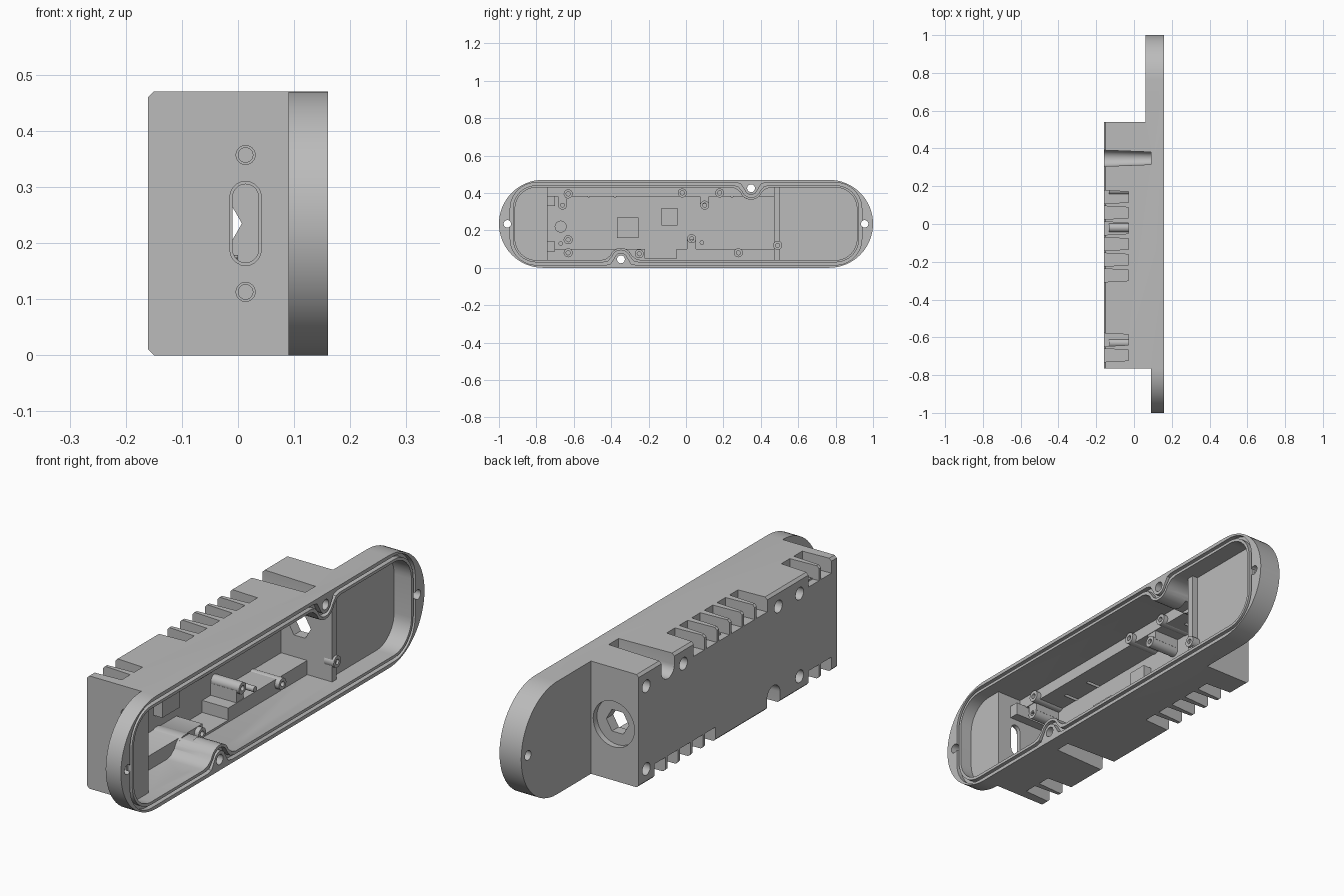
import bpy, bmesh
from math import sin, cos, pi, radians

if "Cube" in bpy.data.objects:
    bpy.data.objects.remove(bpy.data.objects["Cube"])

grey = bpy.data.materials.new("plain grey")
grey.use_nodes = True
grey.diffuse_color = (0.5, 0.5, 0.5, 1)
grey.node_tree.nodes["Principled BSDF"].inputs["Base Color"].default_value = (0.5, 0.5, 0.5, 1)

MID = 0.235          # half height of the case
SCREW = (0.348, 0.19)  # side screw, relative to the middle


def prism(name, pts, axis, a, b, end_pts=None):
    """Extrude a 2D polygon along an axis, with an optional tapered end."""
    place = {"x": lambda p, t: (t, *p),
             "y": lambda p, t: (p[0], t, p[1]),
             "z": lambda p, t: (*p, t)}[axis]
    bm = bmesh.new()
    low = [bm.verts.new(place(p, a)) for p in pts]
    high = [bm.verts.new(place(p, b)) for p in end_pts or pts]
    bm.faces.new(low)
    bm.faces.new(high)
    for i in range(len(low)):
        j = (i + 1) % len(low)
        bm.faces.new((low[i], low[j], high[j], high[i]))
    bmesh.ops.recalc_face_normals(bm, faces=bm.faces)
    mesh = bpy.data.meshes.new(name)
    bm.to_mesh(mesh)
    bm.free()
    mesh.materials.append(grey)
    ob = bpy.data.objects.new(name, mesh)
    bpy.context.collection.objects.link(ob)
    return ob


def boolean(ob, other, mode="DIFFERENCE"):
    mod = ob.modifiers.new("bool", "BOOLEAN")
    mod.operation, mod.solver, mod.object = mode, "EXACT", other
    bpy.context.view_layer.objects.active = ob
    bpy.ops.object.modifier_apply(modifier=mod.name)
    bpy.data.objects.remove(other)
    return ob


def arc(u, v, r, start, stop, n=10):
    angles = [radians(start + (stop - start) * i / n) for i in range(n + 1)]
    return [(u + r * cos(t), v + r * sin(t)) for t in angles]


def disc(u, v, r, n=24):
    return arc(u, v, r, 0, 360, n)[:-1]


def rect(u0, u1, v0, v1):
    return [(u0, v0), (u1, v0), (u1, v1), (u0, v1)]


def turned(half):
    """Half an outline plus its half-turn copy, raised to the case middle."""
    return [(u, v + MID) for u, v in half + [(-u, -v) for u, v in half]]


def rim(d):
    """Rounded outline that steps round the two side screws, inset by d."""
    length, height, r, ring = 0.94 - d, 0.22 - d, 0.14 - d, 0.035 + d
    y, z = -SCREW[0], -SCREW[1]
    half = [(y - ring - 0.045, -height), (y - ring - 0.02, -height + 0.006)]
    half += arc(y, z, ring, 160, 20)
    half += [(y + ring + 0.02, -height + 0.006), (y + ring + 0.045, -height)]
    half += arc(length - r, r - height, r, -90, 0) + arc(length - r, height - r, r, 0, 90)
    return turned(half)


def box(name, x0, x1, y0, y1, z0, z1):
    return prism(name, rect(y0, y1, z0, z1), "x", x0, x1)


# Outer shell: stepped plan trimmed to a long round-ended outline
plan = [(-0.16, -0.765), (0.09, -0.765), (0.09, -1.1), (0.16, -1.1),
        (0.16, 1.1), (0.06, 1.1), (0.06, 0.54), (-0.16, 0.54)]
case = prism("case", plan, "z", -0.1, 0.6)
stadium = turned(arc(1 - MID, 0, MID, -90, 90, 32))
boolean(case, prism("cut", stadium, "x", -0.3, 0.16), "INTERSECT")


def cut(pts, axis, a, b, end_pts=None):
    boolean(case, prism("cut", pts, axis, a, b, end_pts))


# Chamfered long edges of the body
cut([(-0.17, 0.02), (-0.17, -0.01), (-0.14, -0.01)], "y", -0.9, 0.7)
cut([(-0.17, 0.45), (-0.17, 0.48), (-0.14, 0.48)], "y", -0.9, 0.7)

# Seal groove
groove = prism("cut", rim(0), "x", 0.14, 0.2)
boolean(groove, prism("cut", rim(0.014), "x", 0.1, 0.3))
boolean(case, groove)

# Cavity: shallow tray, deeper back end, middle level and deep pocket
cut(rim(0.026), "x", 0.105, 0.2)
for floor, y0, y1 in ((0.08, 0.5, 1), (-0.01, -0.74, 0.47)):
    level = prism("cut", rim(0.026), "x", floor, 0.15)
    boolean(level, box("cut", -0.3, 0.3, y0, y1, -0.1, 0.6), "INTERSECT")
    boolean(case, level)
cut(rect(-0.74, 0.47, 0.10, 0.38), "x", -0.13, 0.05)
cut(rect(-0.22, -0.05, 0.05, 0.12), "x", -0.13, 0.05)

# Side screw bosses, with tapered open channels and through holes
for s in (1, -1):
    y, z = s * SCREW[0], MID + s * SCREW[1]
    boss = disc(y, z, 0.061, 32)
    tube = prism("boss", boss, "x", -0.145, 0.0)
    boolean(tube, box("cut", -0.3, 0.3, -1, 1, 0.02, 0.45), "INTERSECT")
    boolean(case, tube, "UNION")

    def channel(r):
        side = [(-r, 0.1)] + arc(0, 0, r, 180, 360, 16) + [(r, 0.1)]
        return [(y + s * u, z + s * v) for u, v in side]
    cut(channel(0.043), "x", -0.165, 0.09, channel(0.033))
    cut(disc(y, z, 0.021), "x", 0.05, 0.2)
    cut(disc(s * 0.955, MID, 0.02), "x", 0.0, 0.2)

# Cooling slots along the top and bottom edges
top_slots = [0.143 - 0.083 * i for i in range(6)] + [-0.613, -0.695]
bottom_slots = [0.40 - 0.083 * i for i in range(5)] + [-0.613, -0.695]
for slots, z0, z1 in ((top_slots, 0.41, 0.5), (bottom_slots, -0.03, 0.06)):
    for c in slots:
        cut([(-0.18, c - 0.036), (-0.03, c - 0.028),
             (-0.03, c + 0.028), (-0.18, c + 0.036)], "z", z0, z1)

# Blind screw holes in the rear face
for y, z in ((0.49, 0.405), (0.245, 0.405), (-0.38, 0.405), (-0.52, 0.405),
             (0.49, 0.06), (-0.52, 0.06)):
    cut(disc(y, z, 0.026), "x", -0.2, -0.07)

# Connector opening and two screw holes in the front end


def oblong(r):
    return arc(0.0135, 0.282, r, 0, 180) + arc(0.0135, 0.188, r, 180, 360)


cut(oblong(0.028), "y", -0.8, -0.757)
cut(oblong(0.023), "y", -0.8, -0.72)
for z in (0.113, 0.357):
    cut(disc(0.0135, z, 0.017), "y", -0.8, -0.757)
    cut(disc(0.0135, z, 0.013), "y", -0.8, -0.745)

# Round recess and flat-sided opening in the back end
cut(disc(-0.045, MID, 0.095, 40), "y", 0.515, 0.6)
cut(disc(-0.045, MID, 0.052, 6), "y", 0.4, 0.6)
parts = [case]

# Standoffs with screw holes
posts = [(0.18, 0.40, 0.01), (-0.02, 0.40, 0.01), (-0.63, 0.395, 0.01),
         (-0.66, 0.335, -0.01), (0.10, 0.335, 0.0), (0.03, 0.155, 0.0),
         (-0.63, 0.15, 0.0), (-0.63, 0.08, 0.01), (-0.25, 0.075, 0.01),
         (0.28, 0.08, 0.01), (0.49, 0.12, 0.115)]
for y, z, top in posts:
    post = prism("standoff", disc(y, z, 0.024), "x", -0.132 if top < 0.1 else 0.07, top)
    parts.append(boolean(post, prism("cut", disc(y, z, 0.011, 16), "x", top - 0.04, top + 0.1)))
for y, z in ((0.085, 0.135), (-0.67, 0.13)):
    parts.append(prism("locating_pin", disc(y, z, 0.012, 16), "x", -0.132, 0.02))

# Webs joining standoffs to the side ledges, and blocks behind the front screws
for y, z0, z1 in ((0.10, 0.34, 0.385), (0.03, 0.095, 0.15), (-0.66, 0.34, 0.385)):
    parts.append(box("standoff_web", -0.132, -0.012, y - 0.024, y + 0.024, z0, z1))
for z in (0.113, 0.357):
    parts.append(box("front_block", -0.132, 0.04, -0.745, -0.70, z - 0.027, z + 0.027))

# Raised pads on the pocket floor
parts.append(box("large_pad", -0.135, -0.09, -0.37, -0.255, 0.16, 0.27))
parts.append(box("small_pad", -0.135, -0.09, -0.13, -0.045, 0.225, 0.32))
parts.append(prism("round_pad", disc(-0.67, 0.22, 0.032), "x", -0.135, -0.11))

# Smooth the curved walls and keep the edges crisp
bpy.ops.object.select_all(action="DESELECT")
for ob in parts:
    ob.select_set(True)
bpy.context.view_layer.objects.active = case
bpy.ops.object.shade_smooth_by_angle(angle=radians(30))
